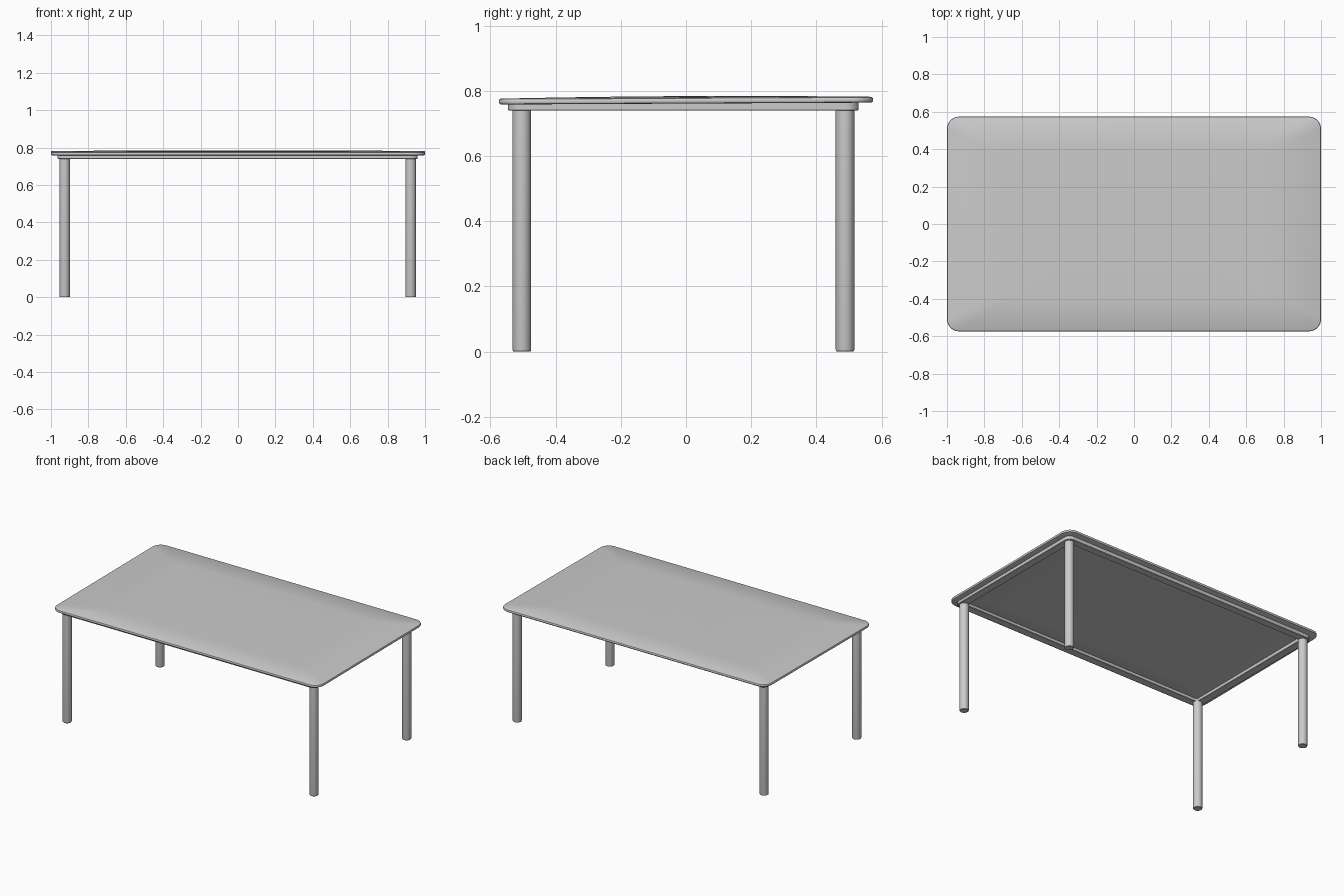
import bpy, bmesh, math

if "Cube" in bpy.data.objects:
    bpy.data.objects.remove(bpy.data.objects["Cube"])

def rounded_rect(hx, hy, r, n=8):
    pts = []
    for k, (sx, sy) in enumerate([(1, 1), (-1, 1), (-1, -1), (1, -1)]):
        for i in range(n + 1):
            a = math.radians(90 * (k + i / n))
            pts.append((sx * (hx - r) + r * math.cos(a), sy * (hy - r) + r * math.sin(a)))
    return pts

def loft(name, rings, closed=False):
    """Skin a list of equal-length rings; closed joins last to first, else caps."""
    bm = bmesh.new()
    vs = [[bm.verts.new(p) for p in ring] for ring in rings]
    n = len(vs[0])
    pairs = list(zip(vs, vs[1:] + vs[:1])) if closed else list(zip(vs, vs[1:]))
    for a, b in pairs:
        for i in range(n):
            j = (i + 1) % n
            bm.faces.new((a[i], a[j], b[j], b[i]))
    if not closed:
        bm.faces.new(vs[0])
        bm.faces.new(vs[-1])
    bmesh.ops.recalc_face_normals(bm, faces=bm.faces)
    me = bpy.data.meshes.new(name)
    bm.to_mesh(me)
    bm.free()
    ob = bpy.data.objects.new(name, me)
    bpy.context.collection.objects.link(ob)
    bpy.ops.object.select_all(action='DESELECT')
    ob.select_set(True)
    bpy.context.view_layer.objects.active = ob
    bpy.ops.object.shade_smooth_by_angle(angle=math.radians(35))
    return ob

# Table top: thin rounded slab, very slightly crowned and tilted
def warp(x, y, z):
    return (x, y, z + 0.005 * (1 - max(abs(x), abs(y) / 0.575) ** 2) + 0.005 * y)

def slab_ring(inset, z, s=1.0):
    return [warp(x * s, y * s, z)
            for x, y in rounded_rect(1 - inset, 0.574 - inset, 0.065 - inset)]

rings = [slab_ring(0.006, 0.761, s) for s in (0.1, 0.4, 0.7)]
rings += [slab_ring(i, z) for i, z in
          [(0.006, 0.761), (0.002, 0.763), (0, 0.767), (0, 0.773), (0.002, 0.777), (0.006, 0.779)]]
rings += [slab_ring(0.006, 0.779, s) for s in (0.7, 0.4, 0.1)]
loft("table_top", rings)

# Apron frame under the top
CY = -0.008
def frame_ring(inset, r, z):
    return [(x - 0.002, y + CY, z) for x, y in rounded_rect(0.963 - inset, 0.538 - inset, r)]

loft("apron_frame", [frame_ring(0, 0.04, 0.765), frame_ring(0, 0.04, 0.742),
                     frame_ring(0.002, 0.038, 0.74), frame_ring(0.05, 0.01, 0.74),
                     frame_ring(0.052, 0.01, 0.742), frame_ring(0.052, 0.01, 0.765)], closed=True)

# Four round legs with softened feet
def circle(x, y, r, z, n=32):
    return [(x + r * math.cos(2 * math.pi * i / n), y + r * math.sin(2 * math.pi * i / n), z)
            for i in range(n)]

for sx, side in ((-1, "left"), (1, "right")):
    for sy, end in ((-1, "front"), (1, "back")):
        x, y = sx * 0.925 - 0.002, sy * 0.496 + CY
        loft(f"{end}_{side}_leg", [circle(x, y, r, z) for r, z in
             [(0.025, 0), (0.0275, 0.002), (0.0285, 0.006), (0.0285, 0.745)]])
